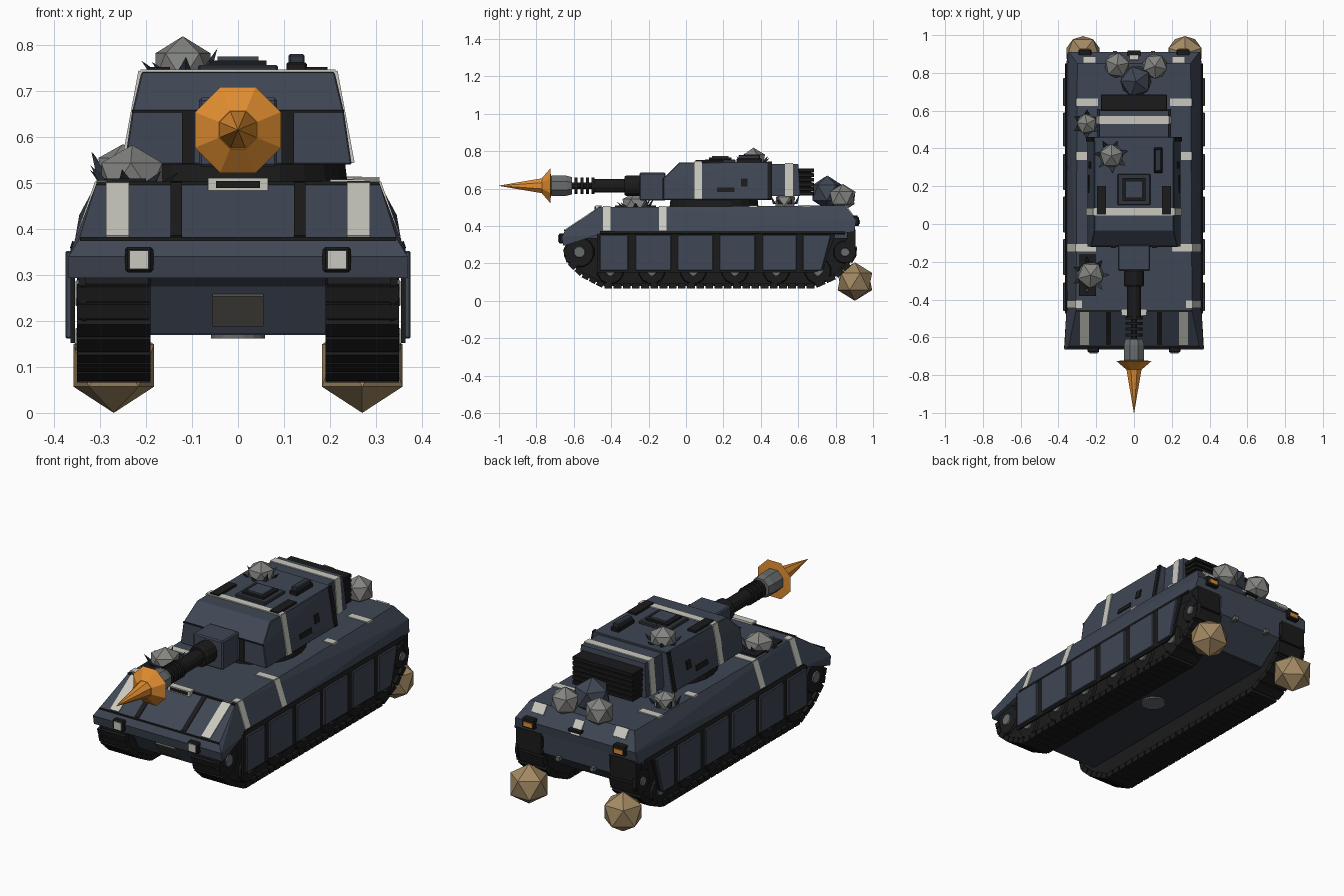
import bpy, bmesh, math, random
from mathutils import Vector, Matrix

if "Cube" in bpy.data.objects:
    bpy.data.objects.remove(bpy.data.objects["Cube"])

random.seed(4)


def mat(name, r, g, b):
    m = bpy.data.materials.new(name)
    m.diffuse_color = (r, g, b, 1)
    m.use_nodes = True
    m.node_tree.nodes["Principled BSDF"].inputs["Base Color"].default_value = m.diffuse_color
    return m


NAVY = mat("navy armour", .050, .063, .090)
DARK = mat("dark navy", .028, .036, .050)
BLACK = mat("black rubber", .011, .011, .012)
CREAM = mat("cream paint", .58, .58, .52)
STONE = mat("grey stone", .23, .235, .22)
STEEL = mat("steel grey", .14, .15, .155)
OLIVE = mat("olive plate", .085, .083, .070)
TAN = mat("tan stone", .36, .25, .125)
ORANGE = mat("orange", .75, .27, .03)


def finish(name, bm, m):
    bmesh.ops.recalc_face_normals(bm, faces=bm.faces)
    me = bpy.data.meshes.new(name)
    bm.to_mesh(me)
    bm.free()
    me.materials.append(m)
    ob = bpy.data.objects.new(name, me)
    bpy.context.collection.objects.link(ob)
    return ob


def hull(name, m, pts, sym=False, bevel=0):
    """Convex solid around points; sym also adds the points with x negated."""
    bm = bmesh.new()
    pts = list(pts) + ([(-x, y, z) for x, y, z in pts] if sym else [])
    for p in pts:
        bm.verts.new(p)
    bmesh.ops.convex_hull(bm, input=bm.verts)
    bmesh.ops.delete(bm, geom=[v for v in bm.verts if not v.link_faces], context='VERTS')
    bmesh.ops.dissolve_limit(bm, angle_limit=.01, verts=bm.verts, edges=bm.edges)
    if bevel:
        bmesh.ops.bevel(bm, geom=bm.edges[:], offset=bevel, segments=1, affect='EDGES')
    return finish(name, bm, m)


def box(name, m, x, y, z, bevel=0.0):
    return hull(name, m, [(a, b, c) for a in x for b in y for c in z], bevel=bevel)


def pair(fn, name, m, x, *args, **kw):
    fn("right_" + name, m, x, *args, **kw)
    fn("left_" + name, m, (-x[1], -x[0]), *args, **kw)


def slab(name, m, quad, t=.0045, mirror=False):
    """Thin painted plate lying on a sloped surface."""
    for s in ((1, -1) if mirror else (1,)):
        q = [Vector((p[0] * s, p[1], p[2])) for p in quad]
        n = (q[1] - q[0]).cross(q[2] - q[0]).normalized() * t
        hull(name, m, [p + n for p in q] + [p - n for p in q])


def lathe(name, m, prof, origin, axis='Y', seg=8, turn=.5):
    """Rings of (position along axis, radius) around an axis."""
    bm = bmesh.new()
    rings = []
    for d, r in prof:
        ring = []
        for i in range(seg):
            a = (i + turn) * 2 * math.pi / seg
            u, v = r * math.cos(a), r * math.sin(a)
            p = {'Y': (u, d, v), 'X': (d, u, v), 'Z': (u, v, d)}[axis]
            ring.append(bm.verts.new(Vector(p) + Vector(origin)))
        rings.append(ring)
    for a, b in zip(rings, rings[1:]):
        for i in range(seg):
            j = (i + 1) % seg
            bm.faces.new((a[i], a[j], b[j], b[i]))
    bm.faces.new(rings[0])
    bm.faces.new(rings[-1])
    return finish(name, bm, m)


def prism(name, m, x, prof):
    bm = bmesh.new()
    f = bm.faces.new([bm.verts.new((x[0], y, z)) for y, z in prof])
    r = bmesh.ops.extrude_face_region(bm, geom=[f])
    bmesh.ops.translate(bm, vec=(x[1] - x[0], 0, 0),
                        verts=[v for v in r['geom'] if isinstance(v, bmesh.types.BMVert)])
    return finish(name, bm, m)


def rock(name, m, c, r, flat=1.0, spin=0.0, spikes=0):
    bm = bmesh.new()
    bmesh.ops.create_icosphere(bm, subdivisions=1, radius=r, matrix=Matrix.Translation(c)
                               @ Matrix.Rotation(spin, 4, 'Z') @ Matrix.Diagonal((1, 1, flat, 1)))
    finish(name, bm, m)
    # shards thrown up around the impact
    for i in range(spikes):
        a = i * 2 * math.pi / spikes + spin
        out = Vector((math.cos(a), math.sin(a), 0))
        side = Vector((-out.y, out.x, 0)) * .016
        b = Vector(c) + out * r * .8 - Vector((0, 0, .012))
        tip = b + out * r * .5 + Vector((0, 0, random.uniform(.02, .055)))
        hull(name + "_shard", DARK, [b - side, b + side, b + out * .018, tip])


# Hull
hull("nose", NAVY, [(.307, -.46, .5), (.358, -.46, .355), (.345, -.645, .378),
                    (.368, -.665, .34), (.37, -.655, .293)], sym=True)
hull("upper_hull", NAVY, [(.307, -.46, .5), (.358, -.46, .355), (.30, .85, .51),
                          (.345, .91, .43), (.355, .90, .37), (.358, .80, .355)], sym=True)
prism("lower_hull", NAVY, (-.19, .19), [(-.645, .3), (-.60, .275), (-.54, .172), (.76, .172),
                                        (.895, .28), (.905, .42), (-.5, .42)])
slab("belly", DARK, [(-.19, -.53, .171), (.19, -.53, .171), (.19, .75, .171), (-.19, .75, .171)], .002)
lathe("belly_hatch", STEEL, [(.162, .06), (.175, .06)], (0, .15, 0), 'Z', 16)
slab("tow_plate", OLIVE, [(-.055, -.598, .256), (.055, -.598, .256), (.055, -.553, .19), (-.055, -.553, .19)])

# Glacis paint and trim
def gl(x, z):
    return (x, -.46 - (.5 - z) * .185 / .122, z)
slab("glacis_stripe", CREAM, [gl(.237, .5), gl(.287, .5), gl(.287, .382), gl(.237, .382)], mirror=True)
slab("glacis_rib", BLACK, [gl(.122, .5), gl(.147, .5), gl(.147, .382), gl(.122, .382)], mirror=True)
box("nose_trim", BLACK, (-.343, .343), (-.652, -.642), (.374, .382))
box("glacis_trim", BLACK, (-.307, .307), (-.467, -.455), (.493, .503))
box("sight_frame", CREAM, (-.065, .065), (-.485, -.45), (.483, .51))
box("sight_slot", BLACK, (-.048, .048), (-.489, -.47), (.489, .504))
pair(box, "headlight_frame", BLACK, (.184, .246), (-.68, -.65), (.305, .361), bevel=.006)
pair(box, "headlight_lens", CREAM, (.194, .236), (-.685, -.67), (.313, .353))

# Hull side bands
def side_x(z):
    return .307 + (.5 - z) / .145 * .051
for y0 in (-.445, -.145):
    slab("side_band", CREAM, [(side_x(.502), y0, .502), (side_x(.502), y0 + .04, .502),
                              (side_x(.375), y0 + .04, .375), (side_x(.375), y0, .375)], mirror=True)
for y0, x0, z in ((-.445, .275, .501), (-.145, .20, .5025), (.34, .25, .506), (.625, .19, .5085)):
    slab("deck_band", CREAM, [(x0, y0, z), (.307, y0, z), (.307, y0 + .04, z), (x0, y0 + .04, z)], mirror=True)
for y0, y1 in ((-.46, .85),):
    slab("hull_side_trim", BLACK, [(.356, y0, .372), (.356, y1, .372), (.361, y1, .357), (.361, y0, .357)], mirror=True)
box("left_deck_hatch", BLACK, (-.29, -.20), (-.38, -.16), (.498, .509))
slab("rear_stripe", CREAM, [(.2, .85, .511), (.27, .85, .511), (.27, .882, .469), (.2, .882, .469)], mirror=True)

# Rear plate details
slab("rear_centre_stripe", CREAM, [(-.025, .866, .49), (.025, .866, .49), (.025, .91, .43), (-.025, .91, .43)])
box("rear_latch", BLACK, (-.035, .035), (.89, .918), (.445, .457))
pair(box, "tail_light_box", BLACK, (.225, .295), (.87, .925), (.40, .45), bevel=.005)
pair(box, "tail_light", ORANGE, (.235, .285), (.90, .93), (.41, .432))
pair(box, "rear_mudflap", BLACK, (.2, .345), (.86, .905), (.27, .38))
pair(box, "tow_lug", STEEL, (.09, .11), (.88, .915), (.27, .29))

# Tracks: belt, links and wheels
path = [(-.645, .28), (-.625, .205), (-.555, .14), (-.44, .08), (.69, .08), (.80, .13),
        (.875, .2), (.893, .27), (.86, .335), (-.61, .335)]
def links(name, m, x):
    bm = bmesh.new()
    n = len(path)
    for i in range(n - 1):
        a, b = Vector((0, *path[i])), Vector((0, *path[i + 1]))
        d = b - a
        k = max(1, round(d.length / .05))
        if a.z > .3 and b.z > .3:
            continue
        for j in range(k):
            c = a + d * ((j + .5) / k)
            bmesh.ops.create_cube(bm, size=1, matrix=Matrix.Translation(((x[0] + x[1]) / 2, c.y, c.z))
                                  @ Matrix.Rotation(math.atan2(d.z, d.y), 4, 'X')
                                  @ Matrix.Diagonal((x[1] - x[0], d.length / k * .84, .028, 1)))
    finish(name, bm, m)
pair(prism, "track_belt", BLACK, (.195, .335), path)
pair(links, "track_links", BLACK, (.19, .35))
wheels = [(-.57, .26, .085), (.85, .26, .065)] + [(-.405 + .222 * i, .16, .075) for i in range(6)]
for s in (1, -1):
    for y, z, r in wheels:
        lathe("wheel", BLACK, [(.33 * s, r), (.347 * s, r * .9)], (0, y, z), 'X', 12)
        lathe("wheel_hub", STEEL, [(.34 * s, r * .42), (.353 * s, r * .34)], (0, y, z), 'X', 8)

# Side skirts
panels = [(-.46, -.31), (-.27, -.08), (-.045, .145), (.18, .37), (.41, .59), (.625, .775)]
for s in (1, -1):
    hull("skirt_back", BLACK, [(x * s, y, z) for x in (.354, .364)
                               for y, z in ((-.475, .36), (-.475, .152), (.69, .152), (.735, .17), (.80, .36))])
    for i, (a, b) in enumerate(panels):
        low = b - .05 if i == 5 else b
        hull("skirt_panel", NAVY, [(x * s, y, z) for x in (.36, .375)
                                   for y, z in ((a, .352), (b, .352), (low, .162), (a, .162))], bevel=.003)

# Turret
lathe("turret_ring", BLACK, [(.5, .24), (.54, .235)], (0, .15, 0), 'Z', 24)
hull("turret", NAVY, [(.247, -.12, .54), (.23, -.12, .655), (.21, -.035, .74), (.21, .46, .742),
                      (.247, .46, .54)], sym=True, bevel=.003)
hull("bustle", NAVY, [(.197, .45, .56), (.197, .61, .56), (.183, .45, .732), (.183, .60, .732)], sym=True)
hull("bustle_band", CREAM, [(x + .003, y, z) for y in (.53, .572) for x, z in ((.198, .558), (.183, .737))], sym=True)
for i in range(6):
    box("rear_rack_slat", BLACK, (-.175, .175), (.60, .685), (.562 + .025 * i, .582 + .025 * i), bevel=.003)
box("rear_rack_core", BLACK, (-.165, .165), (.6, .672), (.565, .70))
box("turret_band", CREAM, (-.212, .212), (.045, .085), (.738, .746))
slab("turret_side_band", CREAM, [(.212, .045, .743), (.212, .085, .743), (.249, .085, .543), (.249, .045, .543)], mirror=True)
slab("turret_side_rib", BLACK, [(.212, .437, .743), (.212, .46, .743), (.249, .46, .543), (.249, .437, .543)], mirror=True)
slab("turret_side_slot", BLACK, [(.234, .165, .605), (.234, .26, .605), (.239, .26, .58), (.239, .165, .58)], .007, True)
slab("turret_side_port", BLACK, [(.226, .295, .652), (.226, .33, .652), (.234, .33, .61), (.234, .295, .61)], .007, True)
box("turret_brow_trim", BLACK, (-.23, .23), (-.123, -.115), (.652, .658))
pair(box, "turret_face_rib", BLACK, (.095, .122), (-.126, -.115), (.542, .655))

# Turret roof
pair(box, "roof_grille", BLACK, (.148, .195), (.05, .20), (.738, .752))
box("roof_hatch_base", DARK, (-.087, .087), (.10, .265), (.738, .756), bevel=.004)
box("roof_hatch_rim", BLACK, (-.062, .062), (.122, .243), (.75, .766))
box("roof_hatch_lid", NAVY, (-.045, .045), (.138, .228), (.755, .774))
box("roof_periscope", BLACK, (.105, .15), (.27, .405), (.738, .762), bevel=.004)
box("roof_periscope_cap", DARK, (.11, .145), (.28, .395), (.755, .78), bevel=.004)

# Gun
GZ = (0, 0, .615)
box("mantlet", NAVY, (-.085, .085), (-.248, -.11), (.535, .685), bevel=.006)
lathe("gun_collar", BLACK, [(-.33, .05), (-.32, .056), (-.24, .056)], GZ, seg=12)
lathe("gun_barrel", BLACK, [(-.49, .038), (-.32, .038)], GZ, seg=12)
lathe("gun_core", BLACK, [(-.63, .018), (-.48, .018)], GZ)
for i in range(4):
    lathe("gun_cooling_ring", BLACK, [(-.595 + .03 * i, .046), (-.579 + .03 * i, .046)], GZ, seg=12)
lathe("muzzle", STEEL, [(-.735, .045), (-.72, .058), (-.64, .058), (-.61, .05)], GZ)
lathe("muzzle_flare", ORANGE, [(-.77, .045), (-.725, .101), (-.722, .05)], GZ)
lathe("muzzle_spike", ORANGE, [(-1.0, .001), (-.765, .044)], GZ)

# Boulders
rock("roof_rock", STONE, (-.12, .36, .752), .07, .95, .3, 7)
rock("front_deck_rock", STONE, (-.23, -.27, .512), .078, .9, .9, 7)
rock("side_deck_rock", STONE, (-.25, .53, .53), .06, .9, .5, 6)
rock("rear_left_rock", STONE, (-.09, .84, .55), .074, 1, .2)
rock("rear_right_rock", STONE, (.11, .835, .55), .074, 1, 1.0)
rock("rear_navy_rock", NAVY, (.01, .755, .578), .092, 1, .6)
for s in (1, -1):
    rock("track_rock", TAN, (.27 * s, .903, .103), .103, 1, math.pi / 2 * s)
